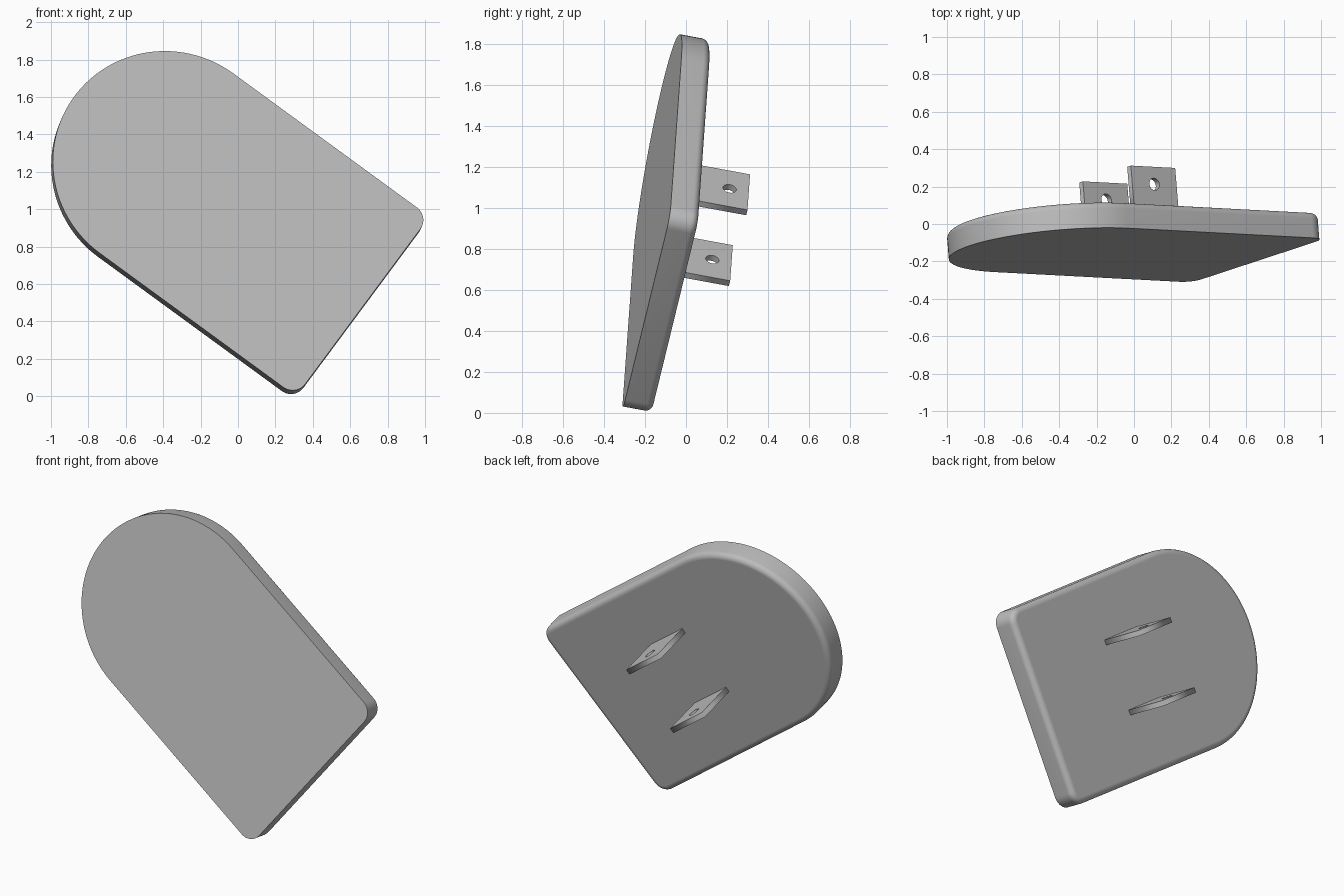
import bpy, bmesh
from math import sin, cos, pi
from mathutils import Vector, Matrix

cube = bpy.data.objects.get("Cube")
if cube:
    bpy.data.objects.remove(cube, do_unlink=True)

grey = bpy.data.materials.new("plain_grey")
grey.use_nodes = True
grey.diffuse_color = (0.5, 0.5, 0.5, 1)
grey.node_tree.nodes["Principled BSDF"].inputs["Base Color"].default_value = (0.5, 0.5, 0.5, 1)

# Tilted frame: n faces forward, u runs toward the arch, v runs across
n = Vector((0.08, -0.98, 0.18)).normalized()
u = Vector((-0.808, 0.042, 0.59))
u = (u - n * u.dot(n)).normalized()
v = u.cross(n)
centre = Vector((-0.382, -0.14, 1.245))


def frame(x, y, z, origin):
    m = Matrix((x, y, z)).transposed().to_4x4()
    m.translation = origin
    return m


def add_object(name, mesh, matrix):
    mesh.materials.clear()
    mesh.materials.append(grey)
    obj = bpy.data.objects.new(name, mesh)
    obj.matrix_world = matrix
    bpy.context.collection.objects.link(obj)
    return obj


# Arched plate: outline rings lofted from the front face to the filleted back
RADIUS, LENGTH, CORNER, THICK, FILLET = 0.61, 1.30, 0.083, 0.143, 0.035


def arc(cx, cy, r, start, end, steps):
    angles = [start + (end - start) * i / steps for i in range(steps + 1)]
    return [(cx + r * cos(a), cy + r * sin(a)) for a in angles]


def outline(inset):
    r = CORNER - inset
    cx, cy = RADIUS - CORNER, CORNER - LENGTH
    return (arc(0, 0, RADIUS - inset, 0, pi, 64)
            + arc(-cx, cy, r, pi, 1.5 * pi, 10)
            + arc(cx, cy, r, 1.5 * pi, 2 * pi, 10))


levels = [(0, 0)]
for i in range(9):
    a = pi / 2 * i / 8
    levels.append((FILLET * (1 - cos(a)), -THICK + FILLET * (1 - sin(a))))

bm = bmesh.new()
rings = [[bm.verts.new((x, y, z)) for x, y in outline(inset)] for inset, z in levels]
for top, low in zip(rings, rings[1:]):
    for i in range(len(top)):
        j = (i + 1) % len(top)
        bm.faces.new((top[j], top[i], low[i], low[j])).smooth = True
bm.faces.new(rings[0])
bm.faces.new(rings[-1][::-1])
mesh = bpy.data.meshes.new("arched_plate")
bm.to_mesh(mesh)
bm.free()
add_object("arched_plate", mesh, frame(v, u, n, centre))


# Mounting tabs: thin rectangles with a round hole
def tab_mesh(name, half_width, root, tip, hole_y, hole_r, thick):
    curve = bpy.data.curves.new(name + "_profile", "CURVE")
    curve.dimensions = "2D"
    curve.fill_mode = "BOTH"
    curve.extrude = thick / 2
    box = [(-half_width, root), (half_width, root), (half_width, tip), (-half_width, tip)]
    for points in (box, arc(0, hole_y, hole_r, 0, 2 * pi, 32)[:-1]):
        spline = curve.splines.new("POLY")
        spline.points.add(len(points) - 1)
        for p, (x, y) in zip(spline.points, points):
            p.co = (x, y, 0, 1)
        spline.use_cyclic_u = True
    helper = bpy.data.objects.new(name + "_profile", curve)
    mesh = bpy.data.meshes.new_from_object(helper)
    bpy.data.objects.remove(helper)
    mesh.name = name
    return mesh


for name, side in (("upper_tab", 1), ("lower_tab", -1)):
    mesh = tab_mesh(name, 0.147, 0.12, 0.429, 0.334, 0.033, 0.033)
    add_object(name, mesh, frame(u, -n, -v, centre - u * 0.471 + v * 0.219 * side))
